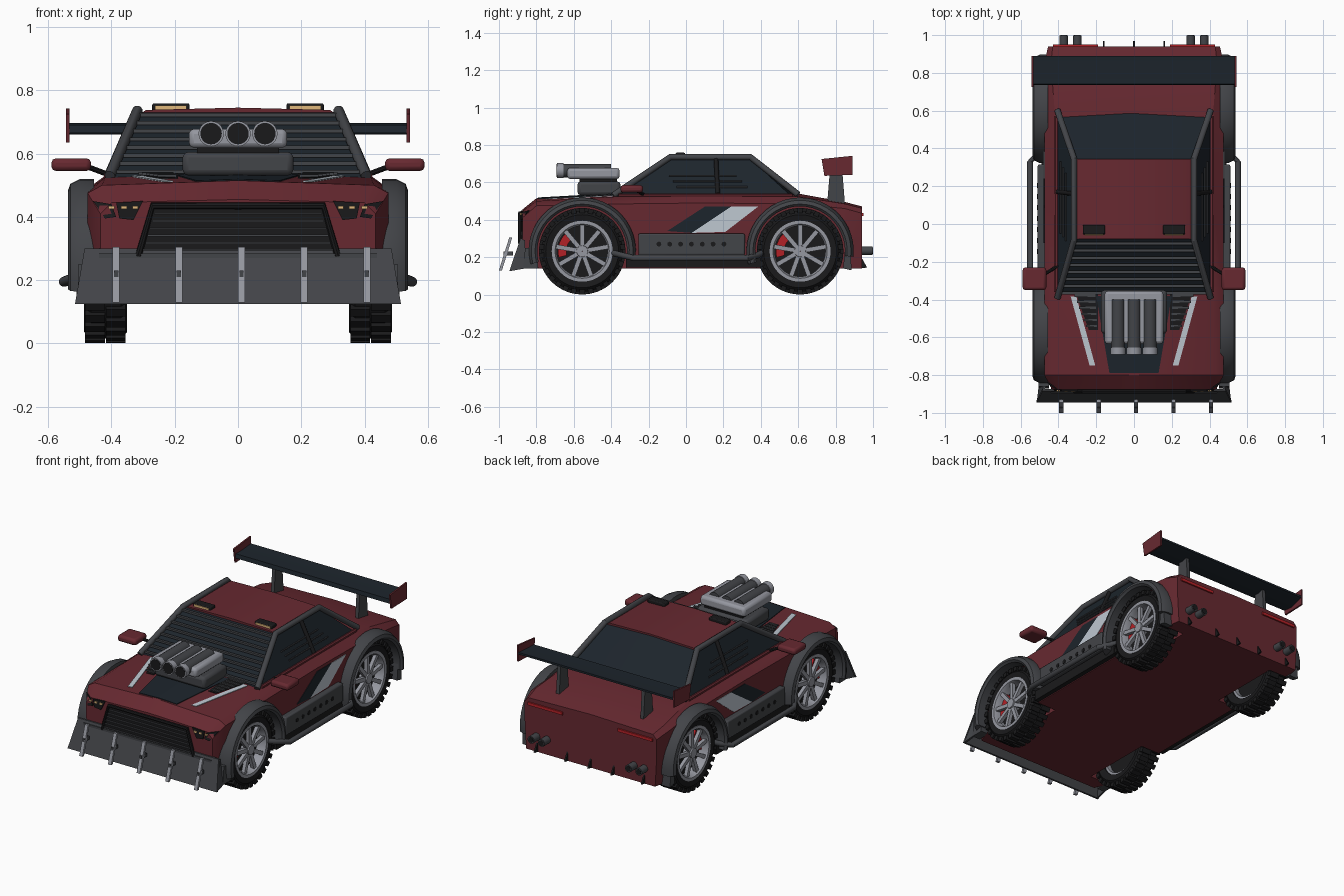
import bpy, bmesh
from math import sin, cos, pi, radians
from mathutils import Matrix, Vector

if "Cube" in bpy.data.objects:
    bpy.data.objects.remove(bpy.data.objects["Cube"])


def mat(name, r, g, b):
    m = bpy.data.materials.new(name)
    m.diffuse_color = (r, g, b, 1)
    m.use_nodes = True
    m.node_tree.nodes["Principled BSDF"].inputs["Base Color"].default_value = m.diffuse_color
    return m


RED = mat("paint_red", .135, .022, .03)
GLASS = mat("dark_glass", .012, .018, .025)
BLACK = mat("rubber_black", .01, .01, .011)
DARK = mat("dark_metal", .055, .058, .065)
STEEL = mat("steel", .3, .31, .35)
WHITE = mat("stripe_white", .52, .58, .64)
AMBER = mat("amber_lamp", .75, .48, .2)
LAMP = mat("tail_red", .45, .015, .02)


def finish(name, bm, m, mirror=False, bevel=0):
    bmesh.ops.recalc_face_normals(bm, faces=bm.faces)
    me = bpy.data.meshes.new(name)
    bm.to_mesh(me)
    bm.free()
    me.materials.append(m)
    o = bpy.data.objects.new(name, me)
    bpy.context.collection.objects.link(o)
    if bevel:
        b = o.modifiers.new("bevel", 'BEVEL')
        b.width, b.segments = bevel, 2
    if mirror:
        o.modifiers.new("mirror", 'MIRROR').use_clip = False
    return o


def loft(bm, rings, closed=False):
    """Skin a row of closed rings; caps the ends unless closed."""
    vs = [[bm.verts.new(p) for p in r] for r in rings]
    n = len(vs[0])
    for a, b in zip(vs, vs[1:] + ([vs[0]] if closed else [])):
        for i in range(n):
            bm.faces.new((a[i], a[(i + 1) % n], b[(i + 1) % n], b[i]))
    if not closed:
        bm.faces.new(vs[0])
        bm.faces.new(vs[-1])


def solid(name, rings, m, mirror=False, bevel=0):
    bm = bmesh.new()
    loft(bm, rings)
    return finish(name, bm, m, mirror, bevel)


def plate(name, pts, off, m, mirror=False, bevel=0):
    return solid(name, [pts, [tuple(Vector(p) + Vector(off)) for p in pts]], m, mirror, bevel)


def add_box(bm, c, s, rot=Matrix()):
    bmesh.ops.create_cube(bm, size=1, matrix=Matrix.Translation(c) @ rot @ Matrix.Diagonal((*s, 1)))


def box(name, c, s, m, mirror=False, bevel=0):
    bm = bmesh.new()
    add_box(bm, c, s)
    return finish(name, bm, m, mirror, bevel)


def lathe(name, prof, cy, cz, m, n=48, a0=0, a1=360, mirror=True):
    """Turn a closed (radius, x) profile about an axle along x."""
    full = a1 - a0 == 360
    angs = [radians(a0 + (a1 - a0) * i / (n if full else n - 1)) for i in range(n)]
    bm = bmesh.new()
    loft(bm, [[(x, cy + r * cos(a), cz + r * sin(a)) for r, x in prof] for a in angs], full)
    return finish(name, bm, m, mirror)


def pipe(name, pts, r, m, mirror=False, n=12):
    """Round tube through a list of points."""
    P = [Vector(p) for p in pts]
    rings = []
    for i, p in enumerate(P):
        t = (P[min(i + 1, len(P) - 1)] - P[max(i - 1, 0)]).normalized()
        u = t.cross(Vector((.3, .1, 1))).normalized()
        v = t.cross(u)
        rings.append([tuple(p + r * (u * cos(2 * pi * k / n) + v * sin(2 * pi * k / n))) for k in range(n)])
    return solid(name, rings, m, mirror)


WHEELS = (("front", -.555), ("rear", .61))
CZ = .232

# body shell: cross sections (y, bottom half width, half width, shoulder z, top half width, top z, centre z)
secs = [(-.875, .43, .435, .41, .40, .445, .455), (-.80, .46, .475, .475, .43, .50, .515),
        (-.35, .46, .475, .485, .42, .525, .54), (.1, .46, .475, .49, .42, .53, .54),
        (.6, .46, .475, .485, .42, .525, .54), (.85, .46, .475, .46, .44, .485, .495),
        (.94, .445, .455, .435, .43, .462, .472)]
rings = []
for y, wb, w, zs, wt, zt, zc in secs:
    h = [(wb, .14), (w, .31), (w, zs), (wt, zt)]
    rings.append([(x, y, z) for x, z in h] + [(0, y, zc)] + [(-x, y, z) for x, z in h[::-1]])
body = solid("body", rings, RED)
for side in (-1, 1):
    for nm, cy in WHEELS:
        cut = lathe("wheel_well_cutter", [(.001, .33), (.25, .33), (.25, .6), (.001, .6)], cy, CZ, BLACK, 40, mirror=False)
        cut.scale.x = side
        cut.hide_render = True
        b = body.modifiers.new("well", 'BOOLEAN')
        b.operation, b.object, b.solver = 'DIFFERENCE', cut, 'EXACT'
        bpy.context.view_layer.objects.active = body
        bpy.ops.object.modifier_apply(modifier=b.name)
        bpy.data.objects.remove(cut)

# cabin glass, roof and roof rails
solid("cabin_glass", [[(-.41, -.38, .52), (.41, -.38, .52), (.41, .57, .52), (0, .61, .52), (-.41, .57, .52)],
                      [(-.31, -.08, .73), (.31, -.08, .73), (.31, .34, .73), (0, .345, .735), (-.31, .34, .73)]], GLASS)
solid("roof", [[(-.31, y, .725), (.31, y, .725), (.29, y, .738), (0, y, .745), (-.29, y, .738)] for y in (-.08, .345)], RED)
pipe("roof_rail", [(.405, -.39, .53), (.318, -.085, .735), (.318, .345, .735), (.405, .60, .535)], .017, DARK, True)
pipe("door_pillar", [(.405, .17, .54), (.32, .16, .73)], .012, BLACK, True)
pipe("window_sill", [(.412, -.36, .53), (.412, .57, .53)], .012, RED, True, 8)
for i in range(3):
    z = .575 + .03 * i
    x = .41 - .476 * (z - .52) + .006
    pipe("side_window_bar", [(x, -.05 - .02 * i, z), (x, .33 - .03 * i, z)], .005, DARK, True, 6)
for i in range(8):
    t = (i + .5) / 8
    box("windscreen_slat", (0, -.385 + .3 * t, .53 + .205 * t), (2 * (.395 - .09 * t), .016, .012), DARK)
box("roof_lamp_case", (.212, -.03, .745), (.118, .05, .028), BLACK, True, .006)
box("roof_lamp_lens", (.212, -.054, .745), (.1, .012, .015), AMBER, True)


# hood panel, vents and stripes
def hood(x, y, d=.004):
    return (x, y, .54 - .025 * (-.35 - y) / .45 - .015 * x / .42 + d)


plate("hood_panel", [hood(0, -.79), hood(.13, -.79), hood(.2, -.38), hood(0, -.38)], (0, 0, -.012), GLASS, True)
plate("hood_vent", [hood(.19, -.56), hood(.24, -.56), hood(.31, -.36), hood(.19, -.36)], (0, 0, -.012), BLACK, True)
for i in range(6):
    box("vent_slat", hood(.225 + .007 * i, -.54 + .032 * i, .008), (.06 + .01 * i, .012, .008), DARK, True)
plate("hood_stripe", [hood(.205, -.75), hood(.235, -.75), hood(.335, -.385), hood(.305, -.385)], (0, 0, -.012), WHITE, True)

# engine blower with three intake trumpets
box("blower_base", (0, -.465, .568), (.35, .23, .075), DARK, bevel=.018)
box("blower_neck", (0, -.47, .61), (.26, .2, .03), BLACK)
box("blower_top", (0, -.495, .648), (.31, .28, .06), STEEL, bevel=.016)
for x in (-.085, 0, .085):
    pipe("intake_pipe", [(x, -.67, .663), (x, -.40, .663)], .036, DARK, n=20)
    pipe("intake_lip", [(x, -.69, .663), (x, -.655, .663)], .04, STEEL, n=20)
    pipe("intake_mouth", [(x, -.692, .663), (x, -.68, .663)], .034, BLACK, n=20)

# grille and headlights
F = -.875
plate("grille", [(-.31, F, .275), (.31, F, .275), (.27, F, .435), (-.27, F, .435)], (0, -.012, 0), BLACK)
pipe("grille_frame", [(0, F - .012, .435), (.27, F - .012, .435), (.315, F - .012, .275)], .011, BLACK, True, 8)
for i in range(6):
    box("grille_slat", (0, F - .015, .295 + .023 * i), (.6 - .014 * i, .012, .006), DARK)
plate("headlight_outer", [(.385, F, .40), (.42, F, .395), (.458, -.835, .45), (.40, F, .44)], (0, -.008, 0), BLACK, True)
plate("headlight", [(.33, F, .39), (.375, F, .395), (.385, F, .445), (.30, F, .45)], (0, -.008, 0), BLACK, True)
for x in (.325, .36, .40):
    box("headlight_bulb", (x, F - .009, .43), (.018, .008, .01), AMBER, True)
box("front_bumper", (0, -.875, .24), (.88, .04, .09), DARK)

# front plough blade and ribs
plate("plough_blade", [(-.515, -.945, .125), (.515, -.945, .125), (.485, -.885, .30), (-.485, -.885, .30)], (0, .012, 0), DARK)
plate("plough_end", [(.515, -.945, .125), (.485, -.885, .30), (.48, -.86, .29), (.505, -.86, .14)], (-.012, 0, 0), DARK, True)
for i in range(5):
    x = -.385 + .198 * i
    plate("plough_rib", [(x - .011, -1, .13), (x + .011, -1, .13), (x + .011, -.945, .305), (x - .011, -.945, .305)],
          (0, .016, 0), STEEL)
    box("plough_mount", (x, -.95, .22), (.014, .05, .02), DARK)

# wheels, brakes and arch flares
for nm, cy in WHEELS:
    lathe(nm + "_tyre", [(.155, .36), (.195, .35), (.217, .37), (.217, .465), (.195, .487), (.155, .48)], cy, CZ, BLACK)
    lathe(nm + "_rim", [(.14, .37), (.16, .37), (.163, .484), (.145, .484), (.135, .46)], cy, CZ, STEEL)
    lathe(nm + "_brake_disc", [(.001, .40), (.14, .40), (.14, .425), (.001, .425)], cy, CZ, BLACK, 32)
    lathe(nm + "_brake_caliper", [(.085, .42), (.13, .42), (.13, .445), (.085, .445)], cy, CZ, LAMP, 8, 125, 195)
    lathe(nm + "_hub", [(.001, .43), (.035, .43), (.03, .482), (.001, .482)], cy, CZ, STEEL, 20)
    spokes, tread = bmesh.new(), bmesh.new()
    for i in range(9):
        a = 2 * pi * i / 9 + pi / 2
        add_box(spokes, (.463, cy + .086 * cos(a), CZ + .086 * sin(a)), (.022, .125, .024), Matrix.Rotation(a, 4, 'X'))
    for i in range(30):
        for k in (0, 1):
            a = 2 * pi * (i + .5 * k) / 30
            add_box(tread, (.386 + .066 * k, cy + .218 * cos(a), CZ + .218 * sin(a)), (.062, .026, .028),
                    Matrix.Rotation(a, 4, 'X'))
    finish(nm + "_spokes", spokes, STEEL, True)
    finish(nm + "_tread", tread, BLACK, True)
    lathe(nm + "_arch_flare", [(.24, .455), (.24, .525), (.252, .537), (.272, .53), (.287, .50), (.287, .455)],
          cy, CZ, DARK, 26, -6, 194)
plate("front_skirt", [(.45, -.87, .14), (.45, -.79, .14), (.45, -.80, .25), (.45, -.86, .25)], (.055, 0, 0), DARK, True)
plate("rear_mudflap", [(.45, .84, .14), (.45, .885, .13), (.45, .88, .24), (.45, .85, .24)], (.06, 0, 0), DARK, True)

# side armour, sill, step bar and side stripes
box("side_armour", (.485, .03, .268), (.05, .57, .115), DARK, True, .008)
for i in range(7):
    y = -.145 + .058 * i
    pipe("armour_hole", [(.5, y, .27), (.513, y, .27)], .013, BLACK, True, 12)
box("sill", (.465, .04, .175), (.05, .72, .06), BLACK, True)
pipe("step_bar", [(.46, -.40, .225), (.5, -.36, .215), (.55, -.28, .195), (.55, .33, .195), (.5, .38, .21), (.46, .41, .225)],
     .016, DARK, True)
S = .47
plate("side_stripe_black", [(S, -.10, .34), (S, .03, .33), (S, .24, .47), (S, .10, .47)], (.008, 0, 0), GLASS, True)
plate("side_stripe_white", [(S, .03, .33), (S, .21, .335), (S, .385, .47), (S, .24, .47)], (.008, 0, 0), WHITE, True)

# mirrors
box("wing_mirror", (.527, -.29, .565), (.125, .12, .04), RED, True, .014)
pipe("mirror_stem", [(.40, -.22, .53), (.48, -.27, .56)], .009, BLACK, True, 8)

# rear wing
solid("wing_blade", [[(x, .735, .665), (x, .80, .66), (x, .89, .685), (x, .89, .697), (x, .80, .69), (x, .74, .69)]
                     for x in (-.535, .535)], GLASS)
plate("wing_end", [(.533, .74, .635), (.533, .89, .64), (.533, .89, .742), (.533, .725, .725)], (.01, 0, 0), RED, True)
plate("wing_strut", [(.28, .755, .49), (.28, .85, .48), (.28, .835, .67), (.28, .77, .67)], (.022, 0, 0), DARK, True)

# tail: lamps, exhausts and diffuser fins
box("tail_lamp", (.31, .943, .428), (.24, .012, .018), LAMP, True)
for x in (.30, .372):
    pipe("exhaust", [(x, .90, .235), (x, .998, .235)], .023, DARK, True, 16)
    pipe("exhaust_bore", [(x, .98, .235), (x, 1.0, .235)], .017, BLACK, True, 16)
for x in (-.37, -.16, 0, .16, .37):
    plate("diffuser_fin", [(x - .005, .935, .14), (x - .005, .968, .145), (x - .005, .935, .205)], (.01, 0, 0), BLACK)

bpy.ops.object.select_all(action='SELECT')
bpy.ops.object.shade_smooth_by_angle(angle=radians(32))
